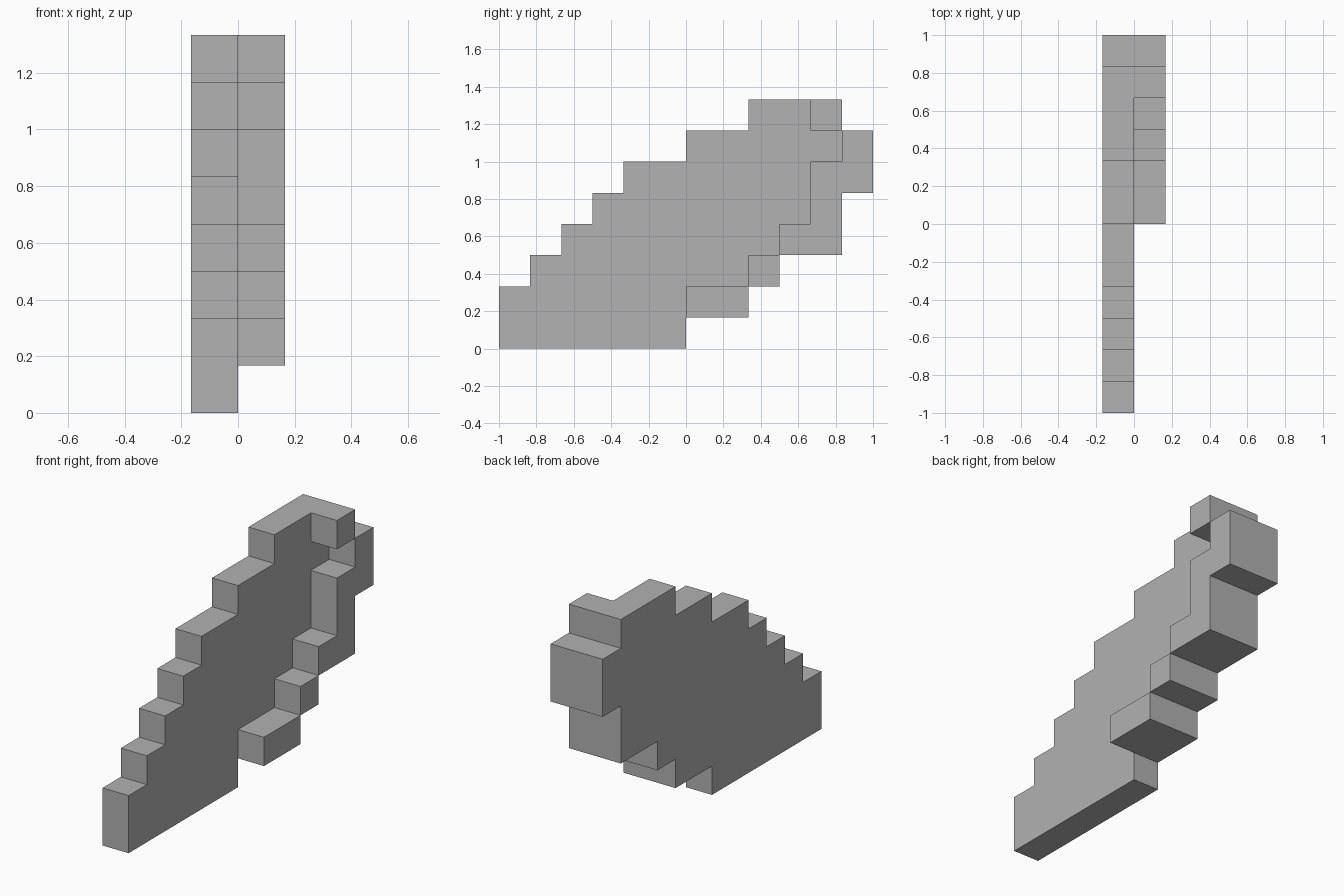
import bpy, bmesh

cube = bpy.data.objects.get("Cube")
if cube:
    bpy.data.objects.remove(cube, do_unlink=True)

U = 1 / 6  # side of one grid step

grey = bpy.data.materials.new("plain grey")
grey.use_nodes = True
colour = (0.445, 0.445, 0.445, 1)
grey.diffuse_color = colour
grey.node_tree.nodes["Principled BSDF"].inputs["Base Color"].default_value = colour


def outline(z0, rows):
    """Stepped (y, z) outline of stacked rows, each given as (y start, y end)."""
    back, front = [], []
    for i, (a, b) in enumerate(rows):
        for z in (z0 + i, z0 + i + 1):
            back.append((b, z))
            front.append((a, z))
    loop = back + front[::-1]
    # keep only the corners
    n = len(loop)
    return [p for i, p in enumerate(loop)
            if p != loop[i - 1]
            and not (loop[i - 1][0] == p[0] == loop[(i + 1) % n][0])]


def stepped_part(name, x0, x1, islands):
    """Extrude each stepped outline along x into one object."""
    bm = bmesh.new()
    for z0, rows in islands:
        face = bm.faces.new([bm.verts.new((x0 * U, y * U, z * U))
                             for y, z in outline(z0, rows)])
        ext = bmesh.ops.extrude_face_region(bm, geom=[face], use_keep_orig=True)
        verts = [g for g in ext["geom"] if isinstance(g, bmesh.types.BMVert)]
        bmesh.ops.translate(bm, verts=verts, vec=((x1 - x0) * U, 0, 0))
    bmesh.ops.recalc_face_normals(bm, faces=bm.faces[:])
    mesh = bpy.data.meshes.new(name)
    bm.to_mesh(mesh)
    bm.free()
    mesh.materials.append(grey)
    obj = bpy.data.objects.new(name, mesh)
    bpy.context.collection.objects.link(obj)
    return obj


# Flat stepped side plate
stepped_part("side_plate", -1, 0, [
    (0, [(-6, 0), (-6, 2), (-5, 3), (-4, 5), (-3, 5), (-2, 6), (0, 6), (2, 5)]),
])

# Blocky rim along the back edge of the plate
stepped_part("back_rim", 0, 1, [
    (1, [(0, 2)]),
    (2, [(2, 3)]),
    (3, [(3, 5), (4, 5), (4, 6), (5, 6)]),
    (7, [(4, 5)]),
])
